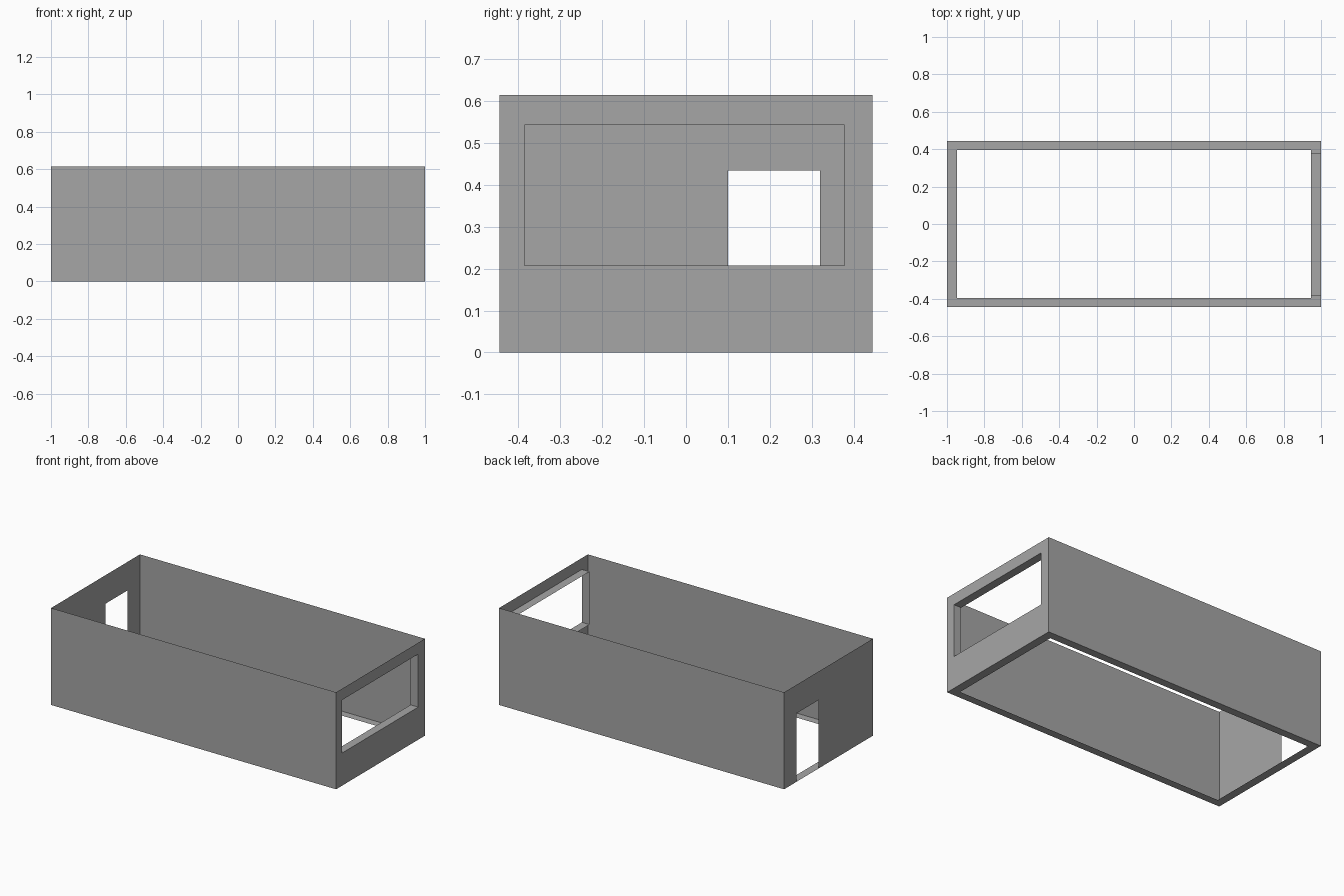
import bpy, bmesh
from mathutils import Vector

cube = bpy.data.objects.get("Cube")
if cube:
    bpy.data.objects.remove(cube, do_unlink=True)

X, Y, H = 1.0, 0.445, 0.615      # half length, half width, height
T = 0.053                        # rim width and window depth
WINDOW = (-0.385, 0.378, 0.207, 0.543)
DOOR = (0.10, 0.32, 0.0, 0.434)

grey = bpy.data.materials.new("plain_grey")
grey.use_nodes = True
colour = (0.38, 0.38, 0.38, 1)
grey.diffuse_color = colour
grey.node_tree.nodes["Principled BSDF"].inputs["Base Color"].default_value = colour


def make_sheet(name, quads, facing):
    """Thin sheet from quads; facing(centre) gives the wanted normal."""
    bm = bmesh.new()
    for quad in quads:
        bm.faces.new([bm.verts.new(p) for p in quad])
    bmesh.ops.remove_doubles(bm, verts=bm.verts, dist=1e-5)
    for face in bm.faces:
        face.normal_update()
        if face.normal.dot(facing(face.calc_center_median())) < 0:
            face.normal_flip()
    mesh = bpy.data.meshes.new(name)
    bm.to_mesh(mesh)
    bm.free()
    mesh.materials.append(grey)
    obj = bpy.data.objects.new(name, mesh)
    bpy.context.collection.objects.link(obj)
    return obj


def panel_with_hole(outer, hole, place):
    """Quads around a rectangular hole, skipping cells of no size."""
    us = [outer[0], hole[0], hole[1], outer[1]]
    vs = [outer[2], hole[2], hole[3], outer[3]]
    quads = []
    for i in range(3):
        for j in range(3):
            if (i, j) != (1, 1) and vs[j + 1] - vs[j] > 1e-6:
                a, b, c, d = us[i], us[i + 1], vs[j], vs[j + 1]
                quads.append([place(a, c), place(b, c), place(b, d), place(a, d)])
    return quads


# Long side walls
for name, y in (("front_wall", -Y), ("back_wall", Y)):
    make_sheet(name, [[(-X, y, 0), (X, y, 0), (X, y, H), (-X, y, H)]],
               lambda c, y=y: Vector((0, y, 0)))

# End walls with a window and a doorway
for name, x, hole in (("window_wall", X, WINDOW), ("door_wall", -X, DOOR)):
    make_sheet(name, panel_with_hole((-Y, Y, 0, H), hole, lambda u, v, x=x: (x, u, v)),
               lambda c, x=x: Vector((x, 0, 0)))

# Flat rim around the open floor
make_sheet("floor_rim",
           panel_with_hole((-X, X, -Y, Y), (-X + T, X - T, -Y + T - 0.003, Y - T + 0.003),
                           lambda u, v: (u, v, 0)),
           lambda c: Vector((0, 0, -1)))

# Window reveal running inward from the wall
y0, y1, z0, z1 = WINDOW
ring = [(y0, z0), (y1, z0), (y1, z1), (y0, z1)]
middle = Vector((X - T / 2, (y0 + y1) / 2, (z0 + z1) / 2))
make_sheet("window_frame",
           [[(X, *p), (X, *q), (X - T, *q), (X - T, *p)]
            for p, q in zip(ring, ring[1:] + ring[:1])],
           lambda c: middle - c)
